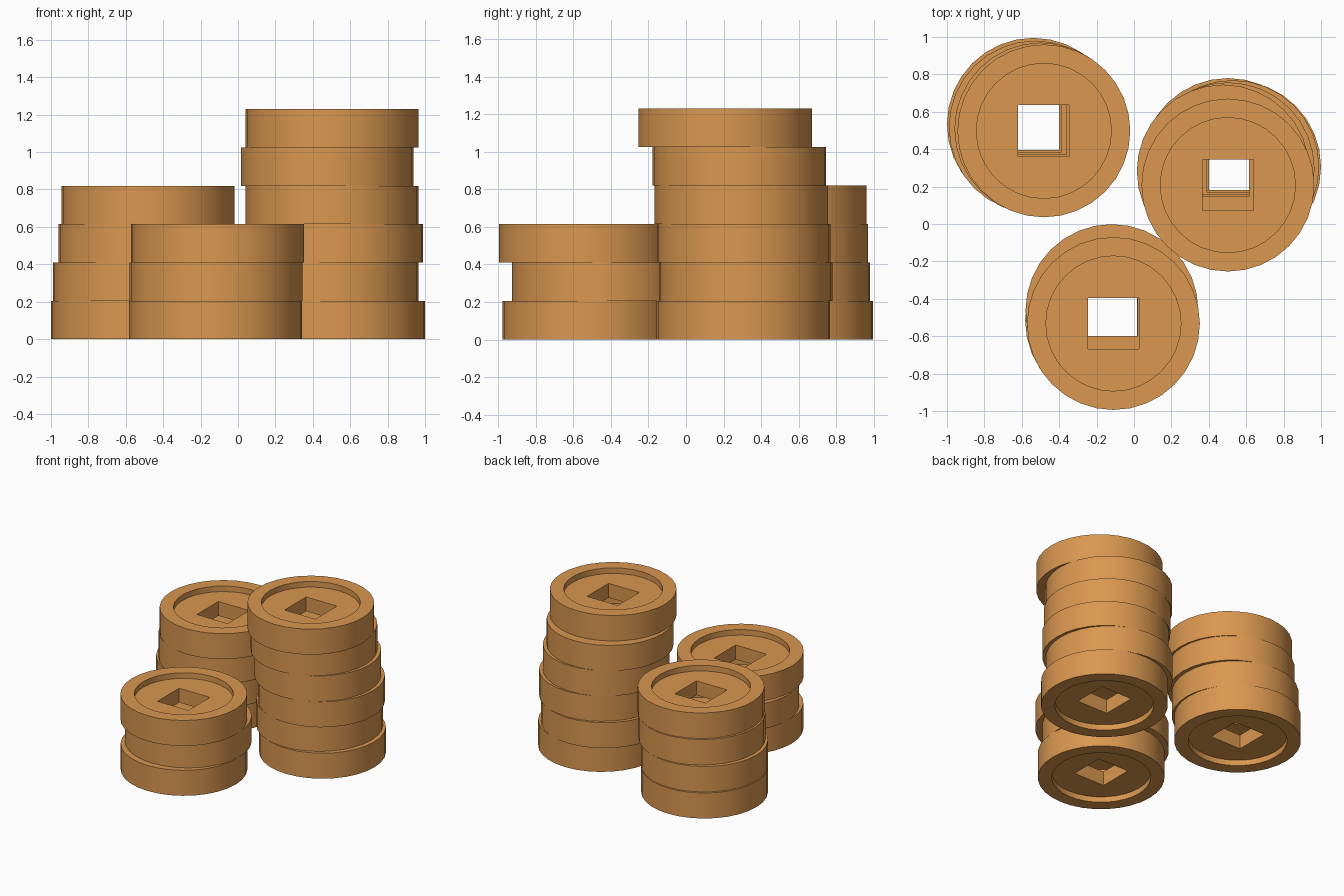
import bpy, bmesh
from math import cos, sin, tau, radians

cube = bpy.data.objects.get("Cube")
if cube:
    bpy.data.objects.remove(cube, do_unlink=True)

SIDES = 32
RADIUS, HEIGHT = 0.462, 0.205      # coin body
INNER, DEPTH = 0.361, 0.045        # sunken face on both sides
HOLE = 0.137                       # half width of the square hole

# Copper colour shared by every coin
copper = bpy.data.materials.new("copper")
copper.use_nodes = True
copper.diffuse_color = (0.70, 0.31, 0.08, 1)
copper.node_tree.nodes["Principled BSDF"].inputs["Base Color"].default_value = (0.70, 0.31, 0.08, 1)


def ring(bm, size, z, square=False):
    """Loop of vertices along a circle, or along a square at the same angles."""
    verts = []
    for i in range(SIDES):
        c, s = cos(tau * i / SIDES), sin(tau * i / SIDES)
        r = size / max(abs(c), abs(s)) if square else size
        verts.append(bm.verts.new((r * c, r * s, z)))
    return verts


def coin_mesh():
    """Closed coin: raised rim, sunken faces, square hole through the middle."""
    bm = bmesh.new()
    rings = [
        ring(bm, RADIUS, 0), ring(bm, RADIUS, HEIGHT),
        ring(bm, INNER, HEIGHT), ring(bm, INNER, HEIGHT - DEPTH),
        ring(bm, HOLE, HEIGHT - DEPTH, True), ring(bm, HOLE, DEPTH, True),
        ring(bm, INNER, DEPTH), ring(bm, INNER, 0),
    ]
    for k, a in enumerate(rings):
        b = rings[(k + 1) % len(rings)]
        for i in range(SIDES):
            j = (i + 1) % SIDES
            bm.faces.new((a[i], a[j], b[j], b[i]))
    bmesh.ops.recalc_face_normals(bm, faces=bm.faces)
    mesh = bpy.data.meshes.new("coin")
    bm.to_mesh(mesh)
    bm.free()
    mesh.materials.append(copper)
    mesh.shade_smooth()
    mesh.set_sharp_from_angle(angle=radians(30))
    return mesh


# Coin centres of each stack, from the bottom up
stacks = {
    "front_stack": [(-0.12, -0.515), (-0.118, -0.463), (-0.11, -0.532)],
    "back_stack": [(-0.538, 0.533), (-0.528, 0.518), (-0.498, 0.508), (-0.482, 0.498)],
    "tall_stack": [(0.538, 0.305), (0.503, 0.318), (0.528, 0.307),
                   (0.503, 0.295), (0.477, 0.283), (0.502, 0.208)],
}

mesh = coin_mesh()
for name, centres in stacks.items():
    for level, (x, y) in enumerate(centres):
        coin = bpy.data.objects.new(f"{name}_coin_{level + 1}", mesh)
        coin.location = (x, y, level * HEIGHT)
        bpy.context.collection.objects.link(coin)
